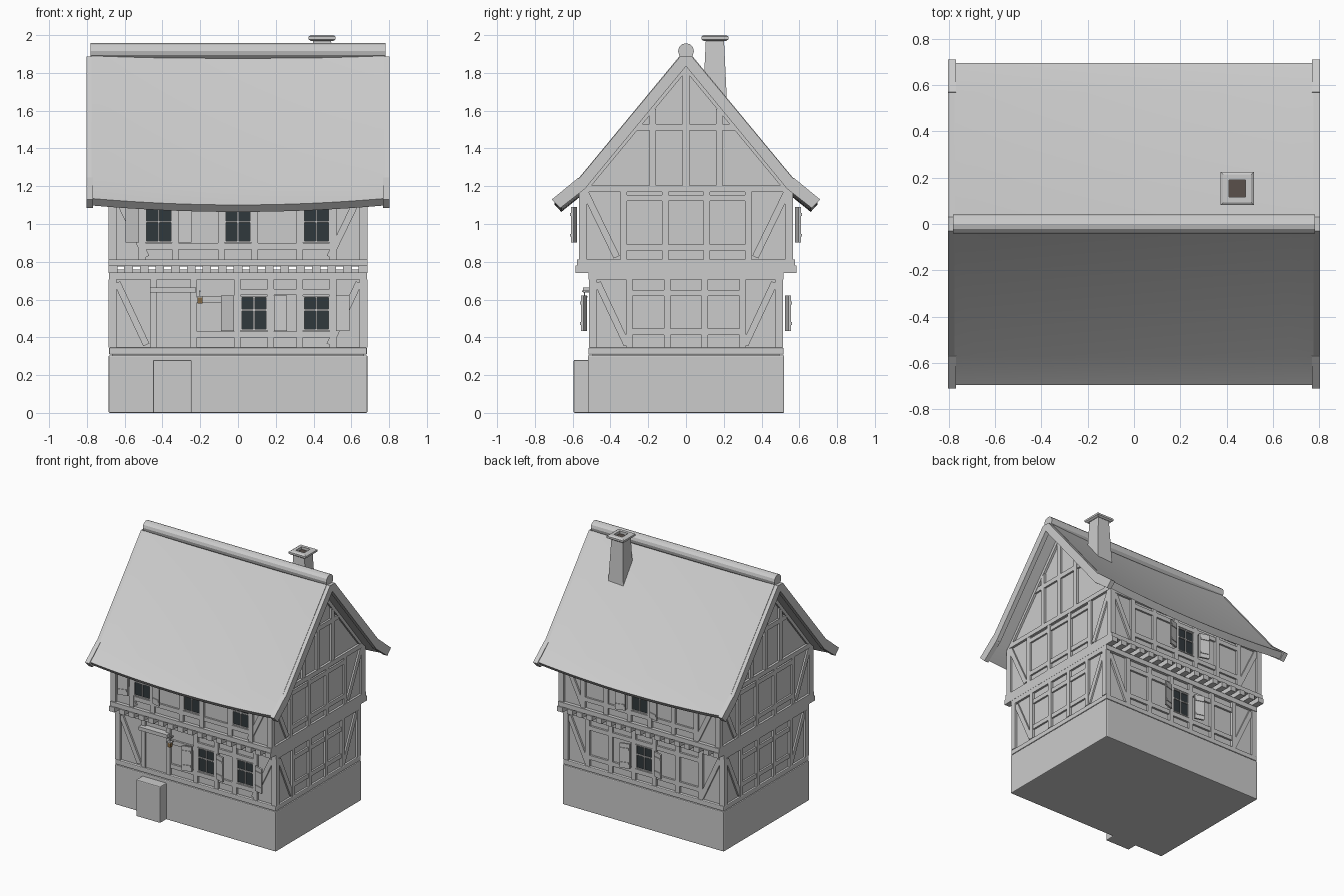
import bpy, bmesh, math
from mathutils import Vector

if "Cube" in bpy.data.objects:
    bpy.data.objects.remove(bpy.data.objects["Cube"])

# ---------- helpers ----------
parts = {}
def part(name):
    return parts.setdefault(name, bmesh.new())

def hull(name, ring_a, ring_b):
    """Closed solid between two matching rings of points."""
    bm = part(name)
    a = [bm.verts.new(p) for p in ring_a]
    b = [bm.verts.new(p) for p in ring_b]
    n = len(a)
    fs = [bm.faces.new(a), bm.faces.new(b[::-1])]
    fs += [bm.faces.new((a[i], b[i], b[(i + 1) % n], a[(i + 1) % n])) for i in range(n)]
    bmesh.ops.recalc_face_normals(bm, faces=fs)

def box(name, x0, x1, y0, y1, z0, z1):
    hull(name, [(x0, y0, z0), (x1, y0, z0), (x1, y1, z0), (x0, y1, z0)],
         [(x0, y0, z1), (x1, y0, z1), (x1, y1, z1), (x0, y1, z1)])

FACES = {'front': lambda u, z, d: (u, -d, z), 'back': lambda u, z, d: (-u, d, z),
         'right': lambda u, z, d: (d, u, z), 'left': lambda u, z, d: (-d, -u, z)}

def beam(name, face, a, b, w, d0, d1):
    """Timber on a facade from a to b (u, z), width w, depth d0..d1."""
    f = FACES[face]
    a, b = Vector(a), Vector(b)
    t = (b - a).normalized()
    s = Vector((-t.y, t.x)) * w / 2
    ring = [a + s, b + s, b - s, a - s]
    hull(name, [f(p.x, p.y, d0) for p in ring], [f(p.x, p.y, d1) for p in ring])

def rect(name, face, u0, u1, z0, z1, d0, d1):
    beam(name, face, (u0, (z0 + z1) / 2), (u1, (z0 + z1) / 2), z1 - z0, d0, d1)

def window(face, u, z, d):
    rect('window_glass', face, u - .07, u + .07, z, z + .185, d - .03, d - .008)
    beam('window_bars', face, (u, z), (u, z + .185), .009, d - .02, d)
    rect('window_bars', face, u - .07, u + .07, z + .105, z + .114, d - .02, d)
    for s in (-1, 1):
        beam('window_bars', face, (u + s * .068, z), (u + s * .068, z + .185), .008, d - .02, d)
    for zz in (z, z + .177):
        rect('window_bars', face, u - .07, u + .07, zz, zz + .008, d - .02, d)

def shutter(face, u, side, z, d):
    f = FACES[face]
    def leaf(k0, k1, z0, z1, t0, t1):
        c = [(u + side * (.105 + .07 * k), d + .008 + .02 * k) for k in (k0, k1)]
        ring = [(c[0][0], c[0][1] + t0), (c[1][0], c[1][1] + t0),
                (c[1][0], c[1][1] + t1), (c[0][0], c[0][1] + t1)]
        hull('shutters', [f(p, z0, q) for p, q in ring], [f(p, z1, q) for p, q in ring])
    leaf(0, 1, z - .002, z + .187, 0, .014)
    for zz in (z + .03, z + .14):
        leaf(.05, .95, zz, zz + .015, .012, .019)

# ---------- masonry base, step and wall cores ----------
box('stone_base', -.685, .685, -.52, .52, 0, .305)
box('door_step', -.45, -.245, -.595, -.5, 0, .28)
box('lower_wall', -.668, .668, -.495, .495, .3, .76)
box('upper_wall', -.668, .668, -.55, .55, .775, 1.18)
hull('gable_wall', [(-.668, -.55, 1.16), (-.668, .55, 1.16), (-.668, 0, 1.83)],
     [(.668, -.55, 1.16), (.668, .55, 1.16), (.668, 0, 1.83)])

# ---------- horizontal beams and jetty joists ----------
box('sill_beam', -.683, .683, -.517, .517, .308, .345)
box('lower_plate', -.684, .684, -.517, .517, .705, .742)
box('upper_sill', -.685, .685, -.577, .577, .778, .813)
for i in range(17):
    x = -.662 + i * 1.324 / 16
    box('joists', x - .023, x + .023, -.585, .585, .741, .779)
W = .035

# ---------- corner posts and corner braces on every side ----------
for face, half_lo, half_up, d_lo, d_up in (('front', .685, .685, .513, .567), ('back', .685, .685, .513, .567),
                                           ('right', .513, .567, .684, .684), ('left', .513, .567, .684, .684)):
    for s in (-1, 1):
        beam('corner_posts', face, (s * (half_lo - .021), .345), (s * (half_lo - .021), .705), .042, d_lo - .04, d_lo)
        beam('corner_posts', face, (s * (half_up - .021), .813), (s * (half_up - .021), 1.175), .042, d_up - .04, d_up)
        beam('braces', face, (s * (half_lo - .045), .69), (s * (half_lo - .2), .36), W, d_lo - .03, d_lo - .004)
        beam('braces', face, (s * (half_up - .035), 1.165), (s * (half_up - .2), .825), W, d_up - .03, d_up - .004)

# ---------- side frames and gables ----------
for face in ('right', 'left'):
    for u in (-.3, -.1, .1, .3):
        beam('side_posts', face, (u, .345), (u, .705), W, .66, .684)
        beam('side_posts', face, (u * 1.1, .813), (u * 1.1, 1.175), W, .66, .684)
    for z in (.43, .635):
        beam('side_rails', face, (-.3, z), (.3, z), .033, .66, .681)
    for z in (.875, 1.138):
        beam('side_rails', face, (-.33, z), (.33, z), .033, .66, .681)
    rect('gable_beams', face, -.565, .565, 1.17, 1.205, .66, .686)
    rect('gable_beams', face, -.28, .28, 1.495, 1.53, .66, .682)
    beam('gable_beams', face, (0, 1.2), (0, 1.84), W, .66, .684)
    for s in (-1, 1):
        beam('gable_beams', face, (s * .177, 1.2), (s * .177, 1.61), W, .66, .684)
        beam('gable_beams', face, (s * .53, 1.195), (0, 1.835), W, .66, .685)

# ---------- front and back frames ----------
def storey(face, posts, rails, z0, z1, d):
    for u in posts:
        beam('facade_posts', face, (u, z0), (u, z1), W, d - .03, d)
    for u0, u1, z in rails:
        beam('facade_rails', face, (u0, z), (u1, z), .033, d - .03, d - .003)

near = lambda us: [u + s * .088 for u in us for s in (-1, 1)]
storey('front', near((.085, .415)) + [-.447, -.235], [(-.22, -.02, .6), (-.22, .5, .415), (-.02, .5, .64)], .345, .705, .513)
storey('front', near((-.42, 0, .415)), [(-.5, .5, .882), (-.5, .5, 1.11)], .813, 1.175, .567)
for z0, z1, zr, zt, d in ((.345, .705, .415, .64, .513), (.813, 1.175, .882, 1.11, .567)):
    storey('back', near((0,)) + [-.48, -.285, .285, .48], [(-.48, .48, zr), (-.48, .48, zt)], z0, z1, d)
    rect('upper_plate', 'front', -.68, .68, 1.15, 1.18, .53, .566)
    rect('upper_plate', 'back', -.68, .68, 1.15, 1.18, .53, .566)

# ---------- windows and shutters ----------
for u in (.085, .415):
    window('front', u, .435, .51)
for u in (-.42, 0, .415):
    window('front', u, .903, .565)
window('back', 0, .435, .51)
window('back', 0, .903, .565)
for face, u, s, z, d in (('front', .085, -1, .435, .515), ('front', .085, 1, .435, .515), ('front', .415, 1, .435, .515),
                         ('front', -.42, -1, .903, .568), ('front', -.42, 1, .903, .568),
                         ('back', 0, -1, .435, .515), ('back', 0, 1, .435, .515),
                         ('back', 0, -1, .903, .568), ('back', 0, 1, .903, .568)):
    shutter(face, u, s, z, d)

# ---------- door, lintel and lantern ----------
rect('door', 'front', -.43, -.25, .345, .64, .48, .502)
rect('door_lintel', 'front', -.465, -.222, .638, .665, .49, .545)
rect('lantern_bracket', 'front', -.206, -.198, .64, .648, .5, .55)
rect('lantern_bracket', 'front', -.204, -.2, .615, .645, .536, .54)
rect('lantern', 'front', -.215, -.189, .578, .612, .525, .551)
rect('lantern_cap', 'front', -.219, -.185, .612, .619, .521, .555)

# ---------- sagging roof, each slope with a kicked eave ----------
N = 16
profile = [(0, 1.93), (.57, 1.24), (.695, 1.135), (.66, 1.098), (.54, 1.195), (0, 1.855)]
bm = part('roof')
for s in (-1, 1):
    rings = []
    for i in range(N + 1):
        x = -.775 + 1.55 * i / N
        sag = .034 * (1 - (x / .775) ** 2)
        rings.append([bm.verts.new((x, s * y, z - sag)) for y, z in profile])
    for r, q in zip(rings, rings[1:]):
        for j in range(5):
            bm.faces.new((r[j], r[j + 1], q[j + 1], q[j]))
    bm.faces.new(rings[0])
    bm.faces.new(rings[-1])
bmesh.ops.recalc_face_normals(bm, faces=bm.faces)

# ---------- bargeboards on the verges ----------
for sx in (-1, 1):
    for sy in (-1, 1):
        for poly in ([(.03, 1.888), (.58, 1.225), (.54, 1.18), (.0, 1.835), (.0, 1.888)],
                     [(.57, 1.245), (.71, 1.13), (.665, 1.085), (.53, 1.19)]):
            hull('bargeboards', [(sx * .768, sy * y, z) for y, z in poly],
                 [(sx * .803, sy * y, z) for y, z in poly])

# ---------- ridge roll ----------
ring = [(.042 * math.cos(a), 1.915 + .042 * math.sin(a)) for a in (math.tau * i / 12 for i in range(12))]
hull('ridge', [(-.78, y, z) for y, z in ring], [(.78, y, z) for y, z in ring])

# ---------- chimney ----------
CX, CY = .445, .153
sq = lambda h, z: [(CX + a * h, CY + b * h, z) for a, b in ((-1, -1), (1, -1), (1, 1), (-1, 1))]
hull('chimney', sq(.066, 1.6), sq(.048, 1.975))
for r0, r1, z0, z1 in ((.058, .072, 1.968, 1.978), (.072, .072, 1.978, 1.992), (.072, .06, 1.992, 2.0)):
    bm = part('chimney_cap')
    lo, hi = [[bm.verts.new(p) for p in sq(r, z)] for r, z in ((r0, z0), (r1, z1))]
    for i in range(4):
        bm.faces.new((lo[i], lo[(i + 1) % 4], hi[(i + 1) % 4], hi[i]))
bm = part('chimney_cap')
loops = [[bm.verts.new(p) for p in sq(r, z)] for r, z in ((.06, 2.0), (.036, 2.0), (.036, 1.978))]
for a, b in zip(loops, loops[1:]):
    for i in range(4):
        bm.faces.new((a[i], a[(i + 1) % 4], b[(i + 1) % 4], b[i]))
hull('flue', sq(.037, 1.972), sq(.037, 1.98))

# ---------- make the objects ----------
colours = {'window_glass': (.03, .04, .045, 1), 'lantern': (.25, .15, .06, 1), 'flue': (.1, .08, .07, 1)}
for name, bm in parts.items():
    me = bpy.data.meshes.new(name)
    bm.to_mesh(me)
    bm.free()
    ob = bpy.data.objects.new(name, me)
    bpy.context.collection.objects.link(ob)
    if name in colours:
        mat = bpy.data.materials.new(name)
        mat.diffuse_color = colours[name]
        mat.use_nodes = True
        mat.node_tree.nodes["Principled BSDF"].inputs["Base Color"].default_value = mat.diffuse_color
        me.materials.append(mat)
    if name in ('stone_base', 'door_step', 'sill_beam'):
        bev = ob.modifiers.new('bevel', 'BEVEL')
        bev.width = .006
        bev.segments = 2
    if name == 'roof':
        bpy.context.view_layer.objects.active = ob
        ob.select_set(True)
        bpy.ops.object.shade_smooth_by_angle(angle=math.radians(20))
        ob.select_set(False)
